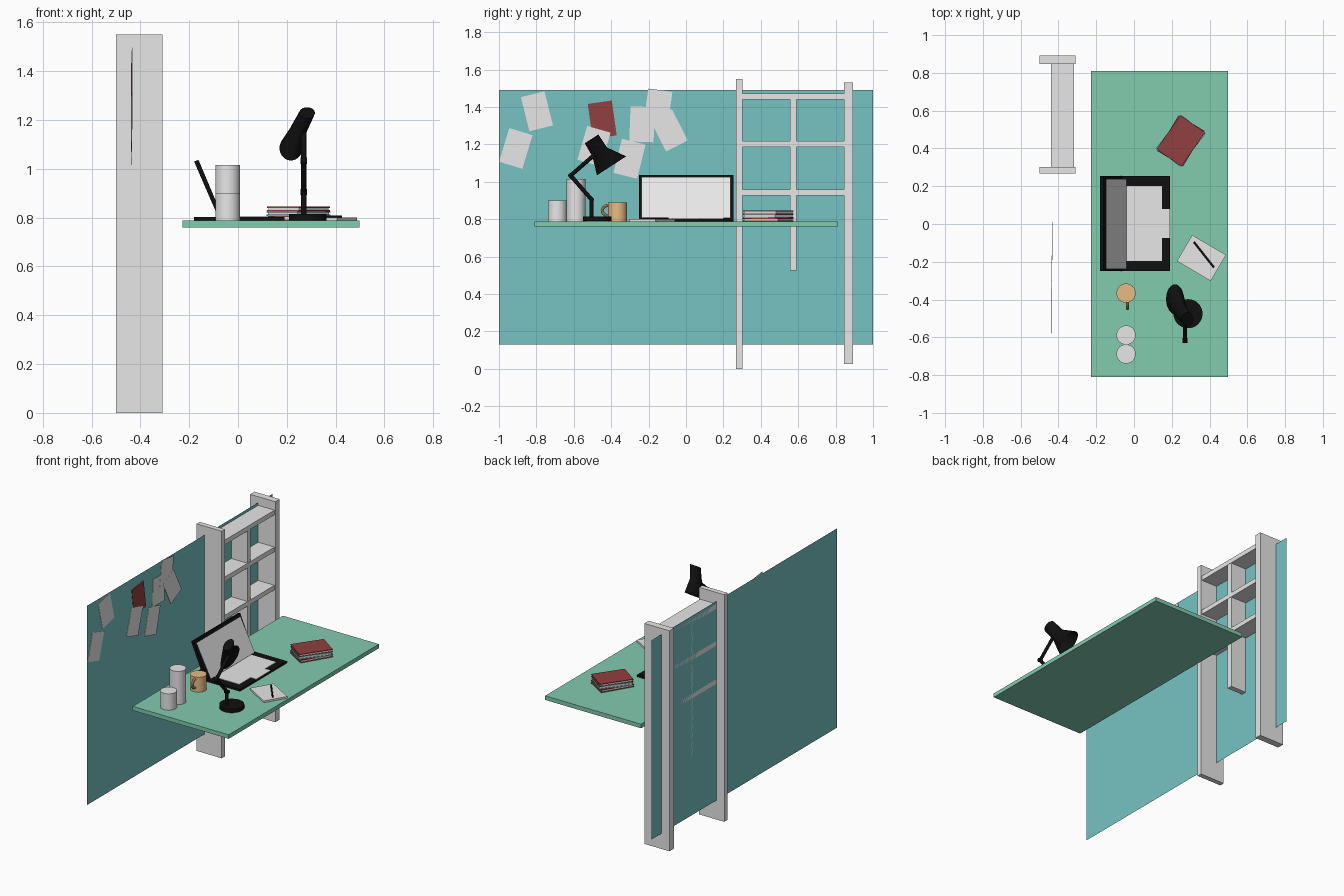
import bpy, bmesh, math
from mathutils import Vector, Matrix

if "Cube" in bpy.data.objects:
    bpy.data.objects.remove(bpy.data.objects["Cube"])


def mat(name, rgb):
    m = bpy.data.materials.new(name)
    m.diffuse_color = (*rgb, 1)
    m.use_nodes = True
    m.node_tree.nodes["Principled BSDF"].inputs["Base Color"].default_value = m.diffuse_color
    return m


GREY = mat("light_grey", (0.8, 0.8, 0.8))
TEAL = mat("wall_teal", (0.185, 0.546, 0.546))
GREEN = mat("desk_green", (0.223, 0.597, 0.429))
RED = mat("dark_red", (0.284, 0.05, 0.05))
TAN = mat("mug_tan", (0.9, 0.56, 0.26))
BLACK = mat("black", (0.005, 0.005, 0.005))


def finish(name, bm, material, smooth=False):
    bmesh.ops.recalc_face_normals(bm, faces=bm.faces)
    me = bpy.data.meshes.new(name)
    bm.to_mesh(me)
    bm.free()
    me.materials.append(material)
    ob = bpy.data.objects.new(name, me)
    bpy.context.collection.objects.link(ob)
    if smooth:
        bpy.ops.object.select_all(action='DESELECT')
        ob.select_set(True)
        bpy.context.view_layer.objects.active = ob
        bpy.ops.object.shade_smooth_by_angle(angle=math.radians(35))
    return ob


def box(name, x, y, z, material, rot=None):
    """Box from ranges; rot = (axis, degrees) about its own centre."""
    c = Vector((sum(x) / 2, sum(y) / 2, sum(z) / 2))
    r = Matrix.Rotation(math.radians(rot[1]), 4, rot[0]) if rot else Matrix()
    s = Matrix.Diagonal((x[1] - x[0], y[1] - y[0], z[1] - z[0], 1))
    bm = bmesh.new()
    bmesh.ops.create_cube(bm, size=1, matrix=Matrix.Translation(c) @ r @ s)
    return finish(name, bm, material)


def rod(name, a, b, r, material, seg=32):
    a, b = Vector(a), Vector(b)
    d = b - a
    m = Matrix.Translation((a + b) / 2) @ d.to_track_quat('Z', 'Y').to_matrix().to_4x4()
    bm = bmesh.new()
    bmesh.ops.create_cone(bm, cap_ends=True, segments=seg, radius1=r, radius2=r,
                          depth=d.length, matrix=m)
    return finish(name, bm, material, True)


def sheet(name, pts, material):
    bm = bmesh.new()
    bm.faces.new([bm.verts.new(p) for p in pts])
    return finish(name, bm, material)


# wall panel
WX = -0.44
sheet("wall_panel", [(WX, -1, 0.13), (WX, 1, 0.13), (WX, 1, 1.49), (WX, -1, 1.49)], TEAL)

# shelf unit
box("shelf_post_near", (-0.5, -0.31), (0.267, 0.301), (0, 1.55), GREY)
box("shelf_post_far", (-0.5, -0.31), (0.846, 0.893), (0.025, 1.53), GREY)
for i, z in enumerate((0.942, 1.203, 1.455)):
    box(f"shelf_{i + 1}", (WX, -0.317), (0.299, 0.848), (z - 0.016, z + 0.016), GREY)
box("shelf_divider", (WX, -0.319), (0.556, 0.592), (0.525, 1.45), GREY)

# desk top
box("desk_top", (-0.228, 0.497), (-0.81, 0.81), (0.76, 0.788), GREEN)

# pinned notes: y, z, tilt
notes = [(-0.797, 1.377, 14), (-0.91, 1.178, -17), (-0.448, 1.332, 8), (-0.492, 1.19, -16),
         (-0.235, 1.307, -2), (-0.302, 1.123, -14), (-0.15, 1.396, -8), (-0.091, 1.275, 27)]
for i, (y, z, a) in enumerate(notes):
    x = WX + 0.003 + 0.0005 * i
    box(f"note_{i + 1}", (x - 0.001, x + 0.001), (y - 0.065, y + 0.065), (z - 0.094, z + 0.094),
        RED if i == 2 else GREY, ('X', a))

# laptop
box("laptop_base", (-0.18, 0.19), (-0.25, 0.255), (0.788, 0.802), BLACK)
bm = bmesh.new()
f = bm.faces.new([bm.verts.new((x, -0.25, z)) for x, z in
                  ((-0.078, 0.795), (-0.06, 0.795), (-0.162, 1.037), (-0.18, 1.03))])
ext = bmesh.ops.extrude_face_region(bm, geom=[f])
bmesh.ops.translate(bm, vec=(0, 0.505, 0),
                    verts=[v for v in ext["geom"] if isinstance(v, bmesh.types.BMVert)])
finish("laptop_lid", bm, BLACK)
sheet("laptop_screen", [(-0.04, -0.238, 0.806), (-0.04, 0.238, 0.806),
                        (-0.148, 0.238, 1.024), (-0.148, -0.238, 1.024)], GREY)
box("laptop_keyboard", (-0.04, 0.148), (-0.197, 0.2), (0.801, 0.805), GREY)
box("laptop_touchpad", (0.148, 0.19), (-0.075, 0.08), (0.801, 0.805), GREY)

# stacked books: covers around pages
for i, (c, a, z0) in enumerate(((RED, 59, 0.788), (TEAL, 52, 0.807), (RED, 55, 0.826))):
    z1 = z0 + 0.019
    bx, by, rot = 0.248, 0.44, ('Z', a)
    X, Y = (bx - 0.11, bx + 0.11), (by - 0.08, by + 0.08)
    box(f"book_{i + 1}_back_cover", X, Y, (z0, z0 + 0.005), c, rot)
    box(f"book_{i + 1}_front_cover", X, Y, (z1 - 0.005, z1), c, rot)
    box(f"book_{i + 1}_pages", (bx - 0.105, bx + 0.105), (by - 0.076, by + 0.076),
        (z0 + 0.005, z1 - 0.005), GREY, rot)

# notepad and pen
box("notepad", (0.253, 0.461), (-0.26, -0.1), (0.788, 0.8), GREY, ('Z', -30.5))
rod("pen", (0.317, -0.095, 0.804), (0.423, -0.23, 0.804), 0.005, BLACK, 12)

# canisters and mug
rod("tall_canister", (-0.042, -0.588, 0.788), (-0.042, -0.588, 1.015), 0.051, GREY)
rod("short_canister", (-0.042, -0.688, 0.788), (-0.042, -0.688, 0.9), 0.051, GREY)
rod("mug_body", (-0.042, -0.366, 0.788), (-0.042, -0.366, 0.89), 0.051, TAN)
bm = bmesh.new()
rings = []
for i in range(13):
    t = math.pi * i / 12
    out = Vector((0, -math.sin(t), math.cos(t)))
    c = Vector((-0.034, -0.41, 0.846)) + Vector((0, out.y * 0.038, out.z * 0.029))
    rings.append([bm.verts.new(c + out * 0.008 * math.cos(k * math.pi / 4)
                               + Vector((0.008 * math.sin(k * math.pi / 4), 0, 0)))
                  for k in range(8)])
for a, b in zip(rings, rings[1:]):
    for k in range(8):
        bm.faces.new((a[k], a[k - 1], b[k - 1], b[k]))
finish("mug_handle", bm, TAN, True)

# desk lamp: base, jointed arms and flattened shade
rod("lamp_base", (0.286, -0.475, 0.789), (0.286, -0.475, 0.814), 0.077, BLACK)
joints = [(0.27, -0.505, 0.8), (0.27, -0.505, 0.905), (0.27, -0.617, 1.033), (0.27, -0.485, 1.148)]
for i in range(3):
    rod(f"lamp_arm_{i + 1}", joints[i], joints[i + 1], 0.011, BLACK, 16)
for i in (1, 2):
    y, z = joints[i][1:]
    rod(f"lamp_joint_{i}", (0.257, y, z), (0.283, y, z), 0.013, BLACK, 16)
# shade sections: centre, radius across, radius in x
sections = [((0.283, -0.505, 1.229), 0.043, 0.032), ((0.247, -0.461, 1.158), 0.046, 0.036),
            ((0.217, -0.398, 1.085), 0.093, 0.047)]
side = Vector((0, 0.84, 0.545))
bm = bmesh.new()
rings = [[bm.verts.new(Vector(c) + side * r * math.cos(k * math.pi / 16)
                       + Vector((rx * math.sin(k * math.pi / 16), 0, 0))) for k in range(32)]
         for c, r, rx in sections]
bm.faces.new(rings[0])
for a, b in zip(rings, rings[1:]):
    for k in range(32):
        bm.faces.new((a[k], a[k - 1], b[k - 1], b[k]))
finish("lamp_shade", bm, BLACK, True)
